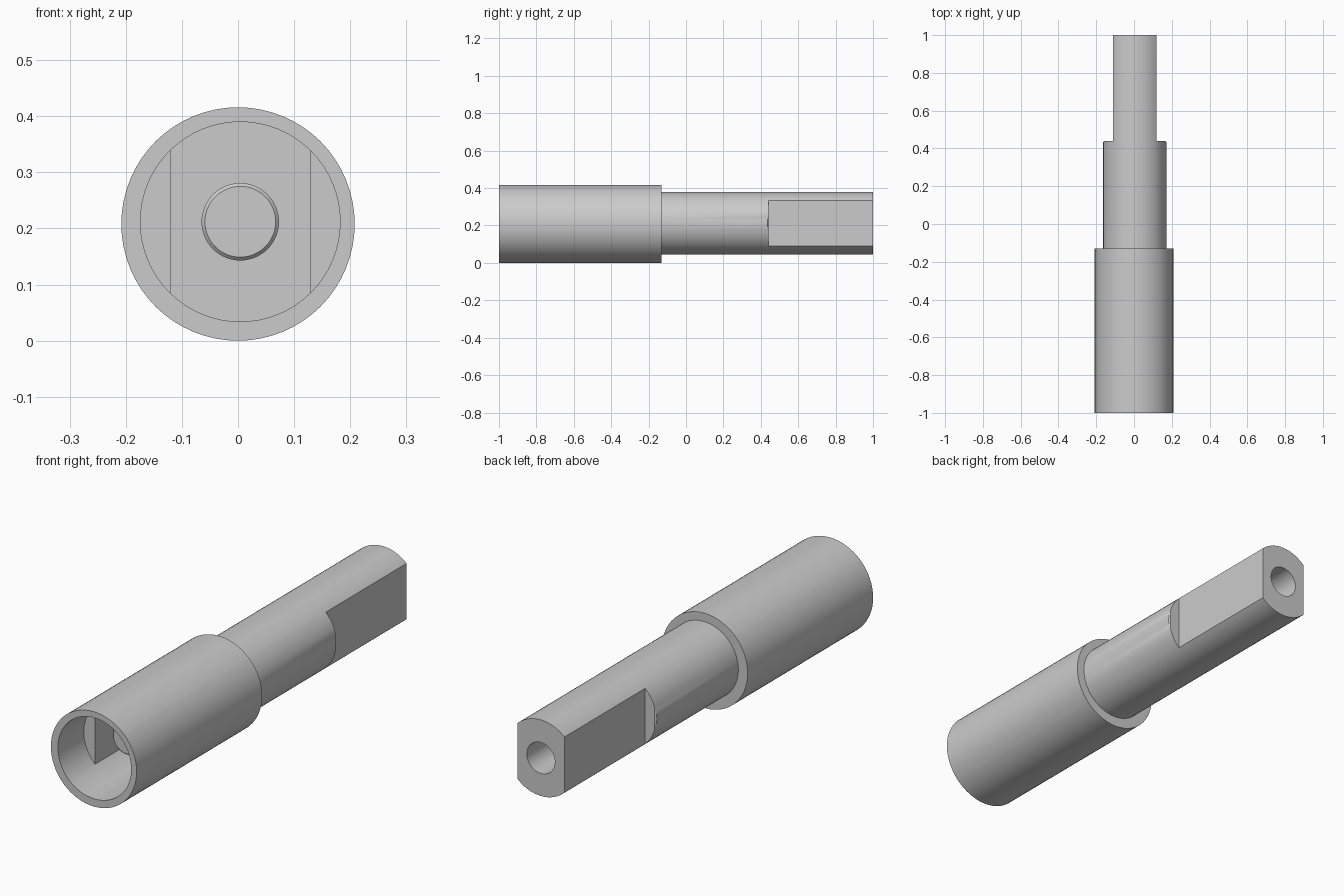
import bpy, bmesh
from math import pi, cos, sin, acos

cube = bpy.data.objects.get("Cube")
if cube:
    bpy.data.objects.remove(cube, do_unlink=True)

grey = bpy.data.materials.new("light_grey")
grey.use_nodes = True
colour = (0.6, 0.6, 0.6, 1)
grey.diffuse_color = colour
grey.node_tree.nodes["Principled BSDF"].inputs["Base Color"].default_value = colour

AXIS = (0.004, 0.212)      # axis of the shaft, bore and pin
OUTER_AXIS = (0, 0.208)    # axis of the sleeve's outside
SIDES = 64


def loft(name, rings, flat_angle):
    """Skin rings (y, radius, half width between flats or None, axis) along y."""
    corners = [flat_angle, pi - flat_angle, pi + flat_angle, 2 * pi - flat_angle]
    angles = sorted([2 * pi * i / SIDES for i in range(SIDES)] + corners)
    bm = bmesh.new()
    loops = []
    for y, radius, half, (cx, cz) in rings:
        loop = []
        for a in angles:
            x = radius * cos(a)
            if half:
                x = max(-half, min(half, x))
            loop.append(bm.verts.new((cx + x, y, cz + radius * sin(a))))
        loops.append(loop)
    count = len(angles)
    for one, two in zip(loops, loops[1:]):
        for i in range(count):
            j = (i + 1) % count
            bm.faces.new((one[i], one[j], two[j], two[i]))
    bm.faces.new(loops[0])
    bm.faces.new(loops[-1])
    bmesh.ops.remove_doubles(bm, verts=bm.verts[:], dist=0.0001)
    bmesh.ops.recalc_face_normals(bm, faces=bm.faces[:])
    mesh = bpy.data.meshes.new(name)
    bm.to_mesh(mesh)
    bm.free()
    mesh.materials.append(grey)
    obj = bpy.data.objects.new(name, mesh)
    bpy.context.collection.objects.link(obj)
    bpy.ops.object.select_all(action="DESELECT")
    obj.select_set(True)
    bpy.context.view_layer.objects.active = obj
    bpy.ops.object.shade_smooth_by_angle(angle=pi / 7)
    return obj


# Sleeve: locating pin, flat-sided socket, round mouth, then the outside
bore, socket_half, pin = 0.178, 0.124, 0.069
step_y, floor_y = -0.82, -0.26
loft("socket_sleeve", [
    (-0.78, pin - 0.006, None, AXIS),
    (-0.774, pin, None, AXIS),
    (floor_y, pin, None, AXIS),
    (floor_y, bore, socket_half, AXIS),
    (step_y, bore, socket_half, AXIS),
    (step_y, bore, None, AXIS),
    (-1, bore, None, AXIS),
    (-1, 0.208, None, OUTER_AXIS),
    (-0.13, 0.208, None, OUTER_AXIS),
], acos(socket_half / bore))

# Shaft: round neck, flat-sided tang and the blind hole in its end
radius, tang_half, hole = 0.167, 0.114, 0.068
loft("flatted_shaft", [
    (-0.15, radius, None, AXIS),
    (0.435, radius, None, AXIS),
    (0.44, radius, tang_half + 0.046, AXIS),
    (0.44, radius, tang_half, AXIS),
    (1, radius, tang_half, AXIS),
    (1, hole, None, AXIS),
    (0.44, hole, None, AXIS),
], acos(tang_half / radius))
